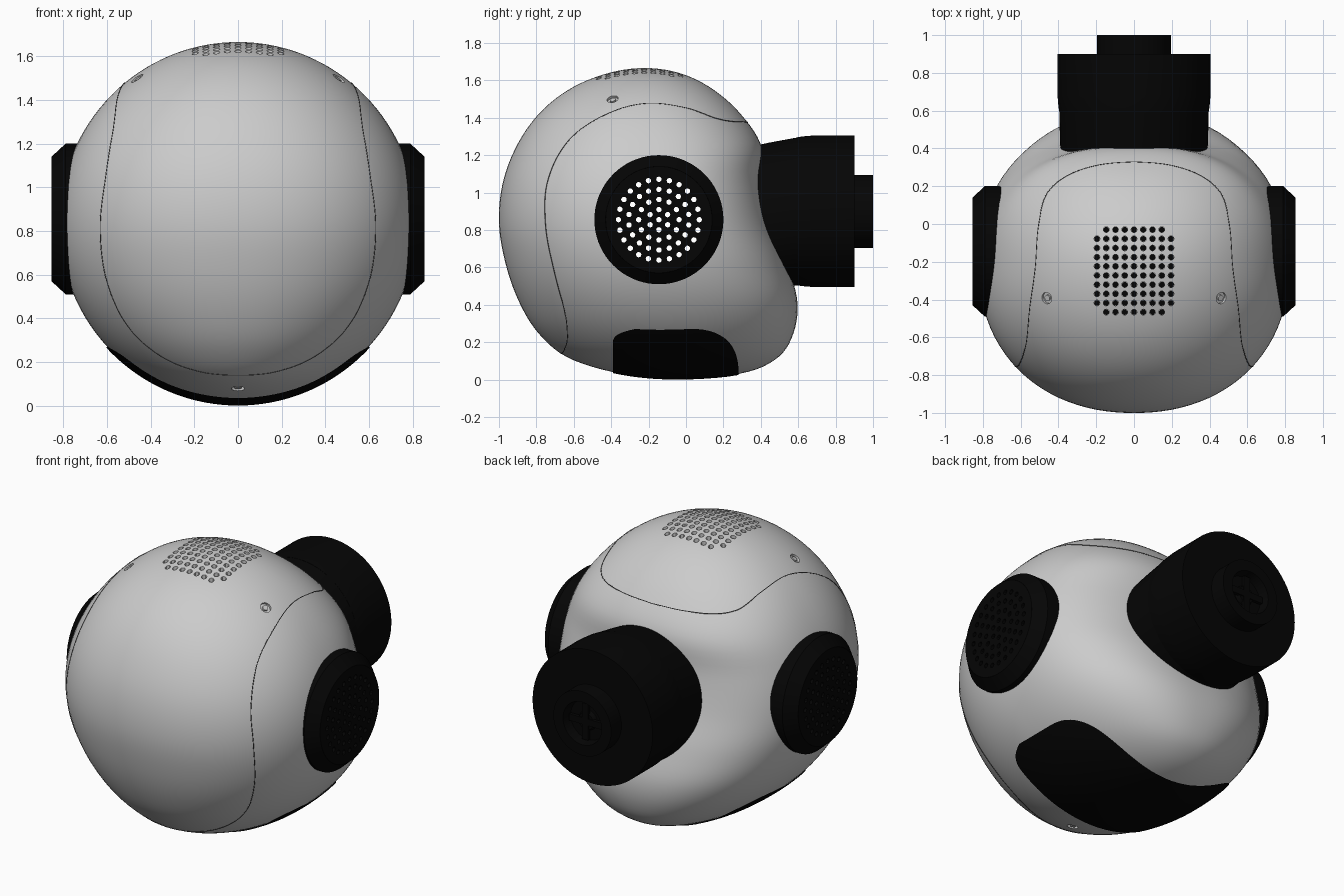
import bpy, bmesh, math
from mathutils import Vector, Matrix
from mathutils.bvhtree import BVHTree

if "Cube" in bpy.data.objects:
    bpy.data.objects.remove(bpy.data.objects["Cube"])

black = bpy.data.materials.new("black_plastic")
black.diffuse_color = (0.0015, 0.0015, 0.0015, 1)
black.use_nodes = True
black.node_tree.nodes["Principled BSDF"].inputs["Base Color"].default_value = black.diffuse_color
dark = bpy.data.materials.new("seam_grey")
dark.diffuse_color = (0.06, 0.06, 0.06, 1)
dark.use_nodes = True
dark.node_tree.nodes["Principled BSDF"].inputs["Base Color"].default_value = dark.diffuse_color


def add(name, bm, mat=None, angle=30):
    me = bpy.data.meshes.new(name)
    bm.to_mesh(me)
    bm.free()
    return finish(name, me, mat, angle)


def smooth(ob, angle):
    bpy.ops.object.select_all(action='DESELECT')
    ob.select_set(True)
    bpy.context.view_layer.objects.active = ob
    bpy.ops.object.shade_smooth_by_angle(angle=math.radians(angle))


def finish(name, me, mat=None, angle=30):
    ob = bpy.data.objects.new(name, me)
    bpy.context.collection.objects.link(ob)
    if mat:
        me.materials.clear()
        me.materials.append(mat)
    smooth(ob, angle)
    return ob


def lathe(name, prof, matrix, mat=None, seg=72):
    bm = bmesh.new()
    vs = [bm.verts.new((r, 0, h)) for r, h in prof]
    es = [bm.edges.new(p) for p in zip(vs, vs[1:])]
    bmesh.ops.spin(bm, geom=vs + es, cent=(0, 0, 0), axis=(0, 0, 1),
                   angle=2 * math.pi, steps=seg)
    bmesh.ops.remove_doubles(bm, verts=bm.verts, dist=1e-4)
    bmesh.ops.recalc_face_normals(bm, faces=bm.faces)
    bm.transform(matrix)
    return add(name, bm, mat)


def curve_mesh(name, loops, dims, mat, matrix=Matrix(), **settings):
    cu = bpy.data.curves.new(name, 'CURVE')
    cu.dimensions = dims
    for k, v in settings.items():
        setattr(cu, k, v)
    for loop in loops:
        sp = cu.splines.new('POLY')
        sp.points.add(len(loop) - 1)
        for p, c in zip(sp.points, loop):
            p.co = (*c, 1)
        sp.use_cyclic_u = True
    tmp = bpy.data.objects.new(name + "_tmp", cu)
    bpy.context.collection.objects.link(tmp)
    me = bpy.data.meshes.new_from_object(
        tmp.evaluated_get(bpy.context.evaluated_depsgraph_get()))
    bpy.data.objects.remove(tmp)
    me.transform(matrix)
    return finish(name, me, mat)


def spline(pts, u):
    # Catmull-Rom through pts, u in 0..1
    i = min(int(u * (len(pts) - 1)), len(pts) - 2)
    f = u * (len(pts) - 1) - i
    b, c = pts[i], pts[i + 1]
    a = pts[i - 1] if i else 2 * b - c
    d = pts[i + 2] if i + 2 < len(pts) else 2 * c - b
    return b + (c - a) * (f / 2) + (a * 2 - b * 5 + c * 4 - d) * (f * f / 2) \
        + (b * 3 - a - c * 3 + d) * (f ** 3 / 2)


# Body: stacked rounded sections from the side profile
FRONT = [-.05, -.36, -.63, -.79, -.895, -.965, -1, -.98, -.905, -.785, -.62, -.42, -.22]
BACK = [-.05, .30, .49, .575, .595, .54, .46, .415, .402, .29, .14, -.03, -.22]
ROWS, COLS = 64, 96
bm = bmesh.new()
rings = []
for i in range(ROWS + 1):
    u = i / ROWS
    t = u * math.pi
    z = .006 + .830 * (1 - math.cos(t))
    yc = -.05 - .17 * u - .1 * math.sin(t) ** 2
    if i in (0, ROWS):
        rings.append([bm.verts.new((0, yc, z))] * COLS)
        continue
    bulge = math.sin(t) ** 2
    w = .82 * math.sin(t)
    ring = []
    for j in range(COLS):
        c, s = math.cos(2 * math.pi * j / COLS), math.sin(2 * math.pi * j / COLS)
        d, e = (spline(BACK, u) - yc, 2 + .6 * bulge) if s > 0 else \
            (yc - spline(FRONT, u), 2 + .15 * bulge)
        r = (abs(c / w) ** e + abs(s / d) ** e) ** (-1 / e)
        ring.append(bm.verts.new((r * c, yc + r * s, z)))
    rings.append(ring)
for a, b in zip(rings, rings[1:]):
    for j in range(COLS):
        k = (j + 1) % COLS
        bm.faces.new(list(dict.fromkeys((a[j], a[k], b[k], b[j]))))
bmesh.ops.recalc_face_normals(bm, faces=bm.faces)
bvh = BVHTree.FromBMesh(bm)
body = add("body_shell", bm)

# Cutters: top vent holes, screw pits, and a tunnel behind the side grilles
cut, discs = bmesh.new(), bmesh.new()


def cylinder(target, m, r, depth, seg):
    bmesh.ops.create_cone(target, cap_ends=True, segments=seg, radius1=r, radius2=r,
                          depth=depth, matrix=m)


for row in range(10):
    half = 3 if row in (0, 9) else 4
    for col in range(-half, half + 1):
        x, y = col * .049, -.03 - row * .0485
        z = bvh.ray_cast(Vector((x, y, 3)), Vector((0, 0, -1)))[0].z
        cylinder(cut, Matrix.Translation((x, y, z)), .0155, .10, 12)
        cylinder(discs, Matrix.Translation((x, y, z - .047)), .015, .004, 12)
add("vent_hole_bottoms", discs, black)

screws = bmesh.new()
for p in ((.455, -.39, 1.49), (-.455, -.39, 1.49), (0, -.53, .075)):
    co, no, _, _ = bvh.find_nearest(Vector(p))
    m = Matrix.Translation(co) @ no.to_track_quat('Z', 'Y').to_matrix().to_4x4()
    cylinder(cut, m, .031, .03, 24)
    cylinder(screws, m @ Matrix.Translation((0, 0, -.011)), .016, .016, 20)
add("screw_heads", screws)
GRILLE = Vector((0, -.145, .855))
cylinder(cut, Matrix.Translation(GRILLE) @ Matrix.Rotation(math.pi / 2, 4, 'Y'), .3, 2.2, 64)
cutter = add("body_cutter", cut)
cutter.hide_render = True
mod = body.modifiers.new("openings", 'BOOLEAN')
mod.operation, mod.solver, mod.object = 'DIFFERENCE', 'EXACT', cutter
bpy.context.view_layer.objects.active = body
bpy.ops.object.modifier_apply(modifier=mod.name)
bpy.data.objects.remove(cutter)
smooth(body, 30)


# Side speakers: chamfered rim and a perforated plate
def circle(r, n, cx=0, cy=0):
    return [(cx + r * math.cos(2 * math.pi * k / n), cy + r * math.sin(2 * math.pi * k / n), 0)
            for k in range(n)]


holes = [circle(.0145, 12)]
for ring in range(1, 5):
    holes += [circle(.0145, 12, c[0], c[1]) for c in circle(.054 * ring, 6 * ring)]
for side, s in (("right", 1), ("left", -1)):
    turn = Matrix.Translation(GRILLE) @ Matrix.Rotation(s * math.pi / 2, 4, 'Y')
    lathe("speaker_rim_" + side, [(.302, .62), (.345, .62), (.345, .79), (.285, .855),
                                  (.284, .83), (.302, .62)], turn, black)
    curve_mesh("speaker_grille_" + side, [circle(.2845, 72)] + holes, '2D', black,
               turn @ Matrix.Translation((0, 0, .845)), fill_mode='BOTH', extrude=.01)

# Panel seam: thin line snapped to the body
half = [Vector(p) for p in (
    (0, -.68, .12), (.2, -.67, .13), (.38, -.66, .19), (.53, -.67, .34), (.61, -.71, .57),
    (.635, -.755, .83), (.605, -.74, 1.06), (.56, -.62, 1.27), (.54, -.42, 1.41),
    (.525, -.22, 1.48), (.51, 0, 1.46), (.48, .17, 1.42), (.38, .28, 1.41),
    (.2, .325, 1.39), (0, .335, 1.38))]
path = [bvh.find_nearest(spline(half, k / 120))[0] for k in range(121)]
path += [Vector((-p.x, p.y, p.z)) for p in path[-2:0:-1]]
curve_mesh("panel_seam", [path], '3D', dark, bevel_depth=.0025, bevel_resolution=1)

# Base pad: black band wrapped under the body
bm = bmesh.new()
NA, NY, A = 60, 24, math.radians(46.5)
grid = []
for i in range(NA + 1):
    a = A * math.sin(math.pi / 2 * (2 * i / NA - 1))
    h = min(1, (1 - math.cos(a)) / (1 - math.cos(A)))
    y0 = -.39 + .12 * max(0, (h - .6) / .4) ** 3
    y1 = .28 * (1 - h ** 2.2) ** .45
    line = []
    for j in range(NY + 1):
        y = y0 + (y1 - y0) * j / NY
        co, no, _, _ = bvh.ray_cast(Vector((0, y, .84)), Vector((math.sin(a), 0, -math.cos(a))))
        line.append(bm.verts.new(co + no * .006))
    grid.append(line)
for a, b in zip(grid, grid[1:]):
    for j in range(NY):
        bm.faces.new((a[j], a[j + 1], b[j + 1], b[j]))
bmesh.ops.recalc_face_normals(bm, faces=bm.faces)
if sum(f.normal.z for f in bm.faces) > 0:
    bmesh.ops.reverse_faces(bm, faces=bm.faces)
add("base_pad", bm, black)

# Rear mount: drooping collar, cup and hub turned about the y axis
back = Matrix.Translation((0, 0, .9)) @ Matrix.Rotation(-math.pi / 2, 4, 'X')
droop = Matrix(((1, 0, 0, 0), (0, 1, 0, 0), (0, .16, 1, -.096), (0, 0, 0, 1)))
lathe("mount_collar", [(0, .3), (.385, .3), (.392, .45), (.396, .62), (0, .62)],
      droop @ back, black)
lathe("mount_cup", [(0, .59), (.395, .59), (.4, .62), (.405, .68), (.405, .9), (0, .9)],
      back, black)
lathe("mount_hub", [(0, .88), (.195, .88), (.195, 1), (.13, 1), (.12, .94), (.06, .94),
                    (.05, .965), (0, .965)], back, black)
bm = bmesh.new()
for k in range(2):
    size = (.22, .04, .02) if k else (.04, .22, .02)
    bmesh.ops.create_cube(bm, size=1, matrix=back @ Matrix.Translation((0, 0, .962))
                          @ Matrix.Diagonal((*size, 1)))
add("mount_hub_cross", bm, black)
